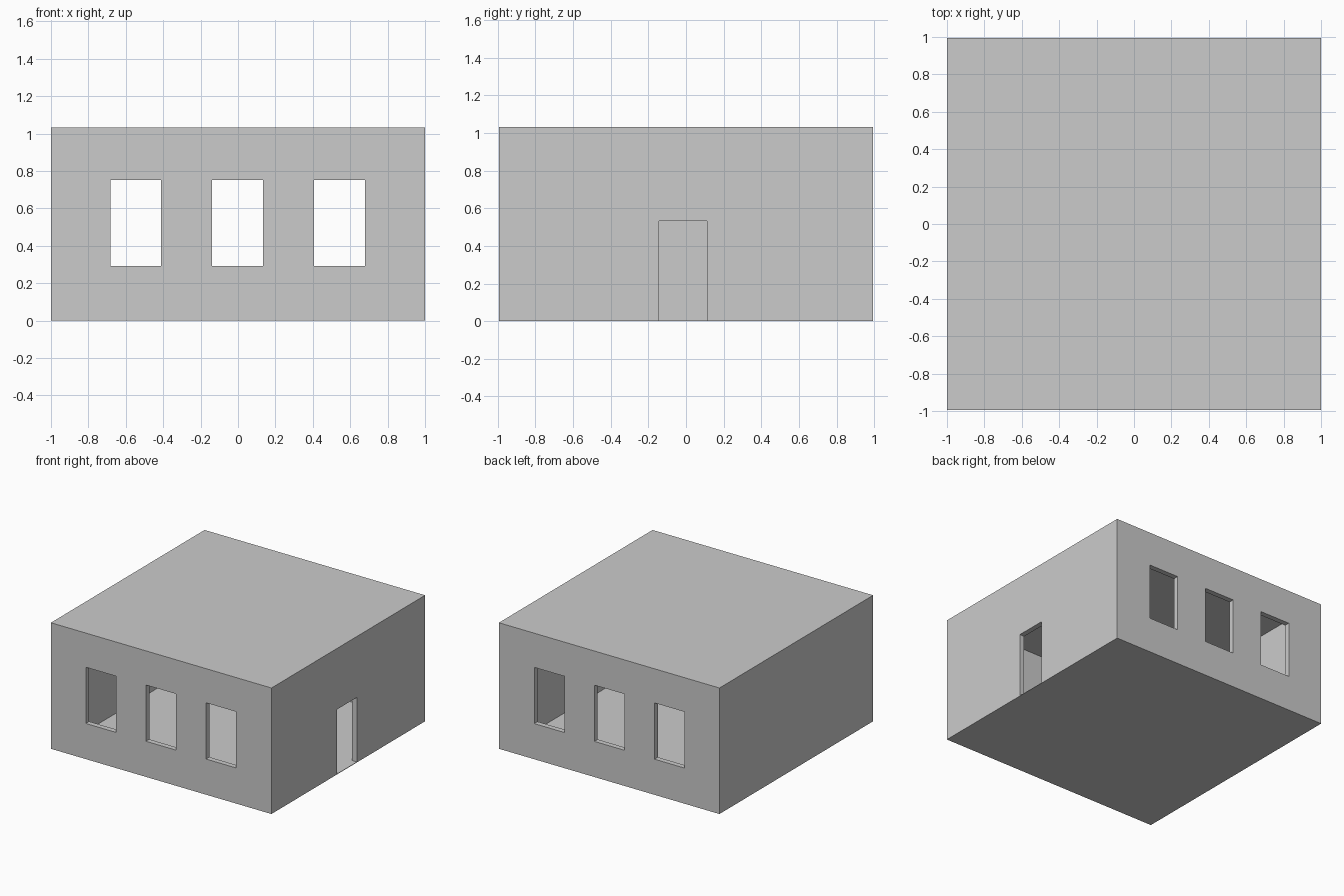
import bpy

if "Cube" in bpy.data.objects:
    bpy.data.objects.remove(bpy.data.objects["Cube"])

HX, HY, TOP = 1.0, 0.995, 1.033   # half sizes and total height
WALL, SLAB = 0.043, 0.004         # wall and slab thickness


def box(name, x, y, z):
    """Box from (min, max) ranges on each axis."""
    bpy.ops.mesh.primitive_cube_add(size=1)
    ob = bpy.context.object
    ob.name = name
    ob.location = [(a + b) / 2 for a, b in (x, y, z)]
    ob.scale = [b - a for a, b in (x, y, z)]
    bpy.ops.object.transform_apply(location=True, rotation=False, scale=True)
    return ob


def cut(target, x, y, z):
    """Subtract a box from the target and remove the cutter."""
    cutter = box("cutter", x, y, z)
    cutter.hide_render = True
    mod = target.modifiers.new("opening", 'BOOLEAN')
    mod.operation = 'DIFFERENCE'
    mod.solver = 'EXACT'
    mod.object = cutter
    bpy.context.view_layer.objects.active = target
    bpy.ops.object.modifier_apply(modifier=mod.name)
    bpy.data.objects.remove(cutter, do_unlink=True)


# Thin floor and flat roof
box("floor", (-HX, HX), (-HY, HY), (0, SLAB))
box("roof", (-HX, HX), (-HY, HY), (TOP - SLAB, TOP))

# Four walls as a ring
walls = box("walls", (-HX, HX), (-HY, HY), (SLAB, TOP - SLAB))
cut(walls, (-HX + WALL, HX - WALL), (-HY + WALL, HY - WALL), (-0.5, 1.5))

# Three windows, each through both the front and back wall
for cx in (-0.547, -0.002, 0.543):
    cut(walls, (cx - 0.136, cx + 0.136), (-1.2, 1.2), (0.292, 0.753))

# Doorway in the right wall
cut(walls, (0.7, 1.2), (-0.143, 0.112), (-0.1, 0.533))
